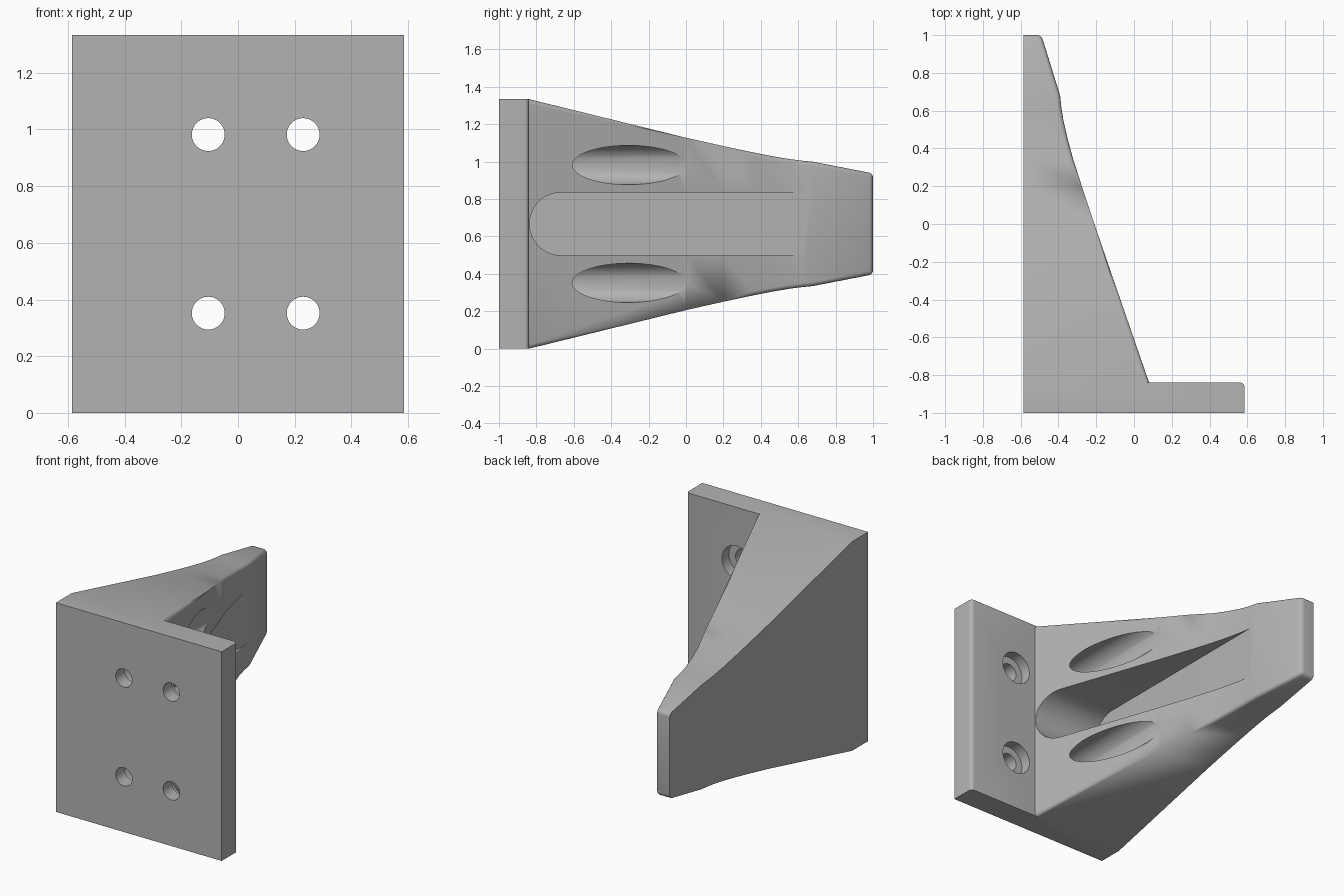
import bpy, bmesh, math
from mathutils import Matrix, Vector

cube = bpy.data.objects.get("Cube")
if cube:
    bpy.data.objects.remove(cube, do_unlink=True)

MID = 0.667          # mirror height of the bracket
BACK = -0.585        # flat outer side
PLATE = -0.84        # rear face of the mounting plate

grey = bpy.data.materials.new("plain grey")
grey.use_nodes = True
grey.diffuse_color = (0.45, 0.45, 0.45, 1)
grey.node_tree.nodes["Principled BSDF"].inputs["Base Color"].default_value = grey.diffuse_color


def make_object(name, bm):
    bmesh.ops.recalc_face_normals(bm, faces=bm.faces)
    mesh = bpy.data.meshes.new(name)
    bm.to_mesh(mesh)
    bm.free()
    mesh.materials.append(grey)
    obj = bpy.data.objects.new(name, mesh)
    bpy.context.collection.objects.link(obj)
    return obj


# Arm stations: y, sloped face x, half height
stations = [(PLATE, 0.08, 0.667), (0.0, -0.21, 0.461), (0.2, -0.276, 0.416),
            (0.35, -0.324, 0.384), (0.45, -0.351, 0.364), (0.55, -0.374, 0.347),
            (0.62, -0.385, 0.338), (0.68, -0.391, 0.332), (1.0, -0.49, 0.270)]

bm = bmesh.new()


def pair(x, y, h):
    return [bm.verts.new((x, y, MID + s * h)) for s in (1, -1)]


def wall(a, b):
    return bm.faces.new((a[0], b[0], b[1], a[1]))


# Plate and arm in one body
plate = [pair(x, y, MID) for x, y in ((BACK, -1), (0.585, -1), (0.585, PLATE))]
slope = [pair(x, y, h) for y, x, h in stations]
rear = [pair(BACK, y, h) for y, x, h in stations]
for side in (0, 1):
    bm.faces.new([p[side] for p in plate + [slope[0], rear[0]]])
    for i in range(len(stations) - 1):
        bm.faces.new((slope[i][side], slope[i + 1][side], rear[i + 1][side], rear[i][side]))
outline = plate + slope + rear[::-1]
for i, p in enumerate(outline):
    wall(p, outline[(i + 1) % len(outline)])

# Rounded edges on the arm, its tip and the plate's free end
soft = [bm.edges.get(plate[2]), bm.edges.get(slope[-1])]
for side in (0, 1):
    soft += [bm.edges.get((a[side], b[side])) for a, b in zip(slope, slope[1:])]
    soft.append(bm.edges.get((slope[-1][side], rear[-1][side])))
bmesh.ops.bevel(bm, geom=soft, offset=0.022, offset_type='OFFSET', segments=4,
                profile=0.5, affect='EDGES', clamp_overlap=True)
bracket = make_object("corner_bracket", bm)


def cylinder_cutter(name, x, z, radius, y0, y1):
    b = bmesh.new()
    turn = Matrix.Translation((x, (y0 + y1) / 2, z)) @ Matrix.Rotation(math.pi / 2, 4, 'X')
    bmesh.ops.create_cone(b, cap_ends=True, segments=48, radius1=radius, radius2=radius,
                          depth=y1 - y0, matrix=turn)
    return make_object(name, b)


def slot_cutter():
    # Round-ended pocket that fades out towards the tip
    b = bmesh.new()
    r, cy, n = 0.168, -0.668, 24
    points = [(0.64, r), *[(cy - r * math.sin(math.pi * i / n), r * math.cos(math.pi * i / n))
                           for i in range(n + 1)], (0.64, -r)]
    face = b.faces.new([b.verts.new((-0.386, y, MID + z)) for y, z in points])
    out = bmesh.ops.extrude_face_region(b, geom=[face])
    verts = [v for v in out["geom"] if isinstance(v, bmesh.types.BMVert)]
    bmesh.ops.translate(b, verts=verts, vec=Vector((0.8, 0, 0)))
    return make_object("slot_cutter", b)


# Screw holes, head recesses and driver channels
cutters = [slot_cutter()]
for x in (-0.105, 0.23):
    for z in (MID - 0.315, MID + 0.315):
        cutters.append(cylinder_cutter("head_recess_cutter", x, z, 0.105, -0.91, 0.6))
        cutters.append(cylinder_cutter("screw_hole_cutter", x, z, 0.058, -1.1, -0.8))

for cutter in cutters:
    cutter.hide_render = True
    mod = bracket.modifiers.new("cut", 'BOOLEAN')
    mod.operation = 'DIFFERENCE'
    mod.solver = 'EXACT'
    mod.object = cutter

# Bake the cuts and drop the helpers
graph = bpy.context.evaluated_depsgraph_get()
finished = bpy.data.meshes.new_from_object(bracket.evaluated_get(graph))
bracket.modifiers.clear()
bracket.data = finished
for cutter in cutters:
    bpy.data.objects.remove(cutter, do_unlink=True)

bpy.ops.object.select_all(action='DESELECT')
bracket.select_set(True)
bpy.context.view_layer.objects.active = bracket
bpy.ops.object.shade_smooth_by_angle(angle=math.radians(30))
